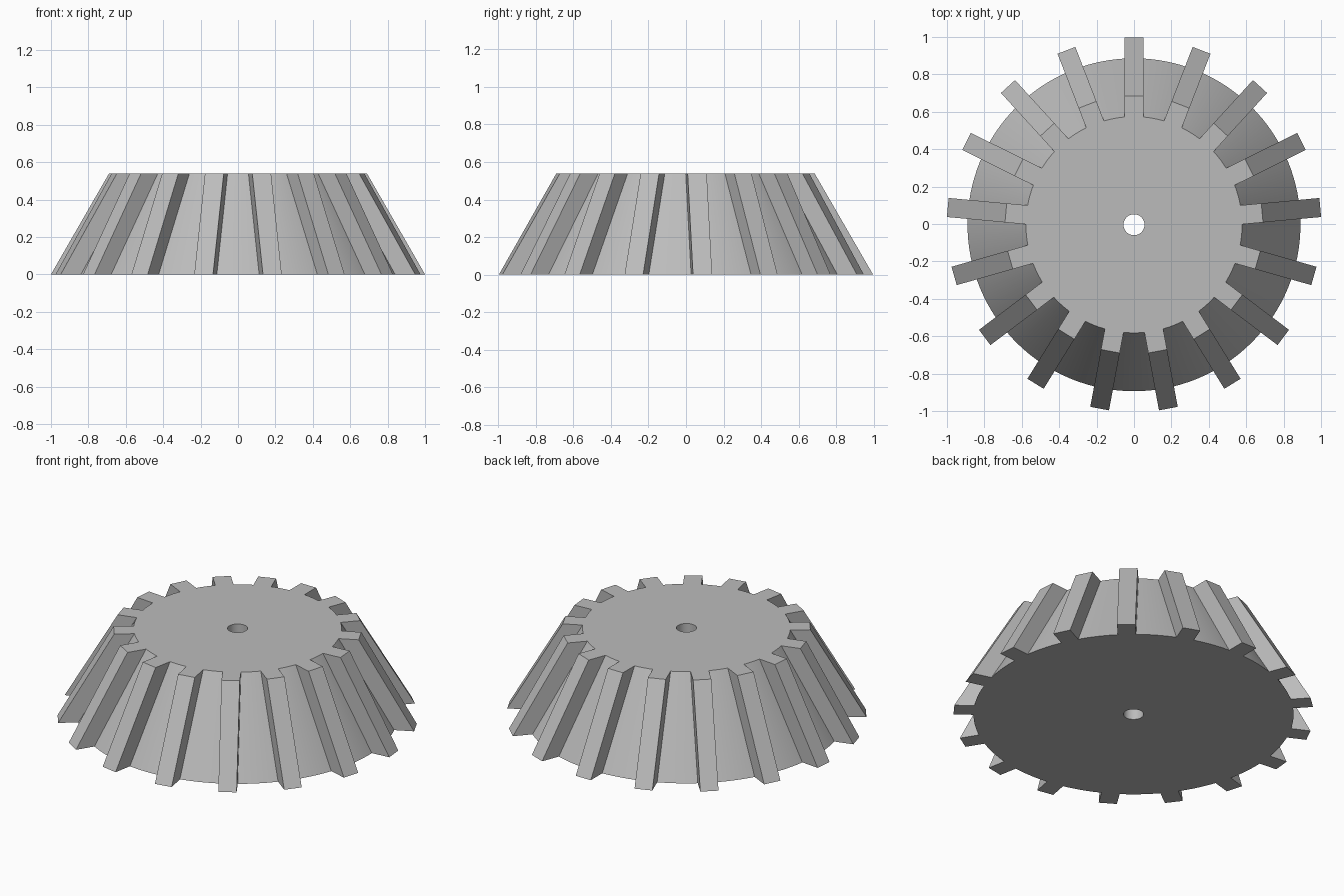
import bpy
import bmesh
from math import pi, sqrt
from mathutils import Matrix, Vector

HEIGHT = 0.54
BASE_R, TOP_R, BORE_R = 0.89, 0.578, 0.056
TOOTH_DEPTH, HALF_WIDTH, TEETH = 0.11, 0.051, 17
SEGMENTS = 128
CENTRE = Vector((0, -0.004, 0))

default = bpy.data.objects.get("Cube")
if default:
    bpy.data.objects.remove(default)

metal = bpy.data.materials.new("plain grey")
metal.use_nodes = True
metal.diffuse_color = (0.5, 0.5, 0.5, 1)
metal.node_tree.nodes["Principled BSDF"].inputs["Base Color"].default_value = metal.diffuse_color


def add_object(name, bm):
    bmesh.ops.recalc_face_normals(bm, faces=bm.faces)
    mesh = bpy.data.meshes.new(name)
    bm.to_mesh(mesh)
    bm.free()
    mesh.materials.append(metal)
    obj = bpy.data.objects.new(name, mesh)
    obj.location = CENTRE
    bpy.context.collection.objects.link(obj)
    return obj


# Conical body with a through bore: a closed profile spun about z
bm = bmesh.new()
profile = [(BORE_R, 0), (BASE_R, 0), (TOP_R, HEIGHT), (BORE_R, HEIGHT)]
verts = [bm.verts.new((r, 0, z)) for r, z in profile]
edges = [bm.edges.new((verts[i - 1], verts[i])) for i in range(len(verts))]
bmesh.ops.spin(bm, geom=verts + edges, cent=(0, 0, 0), axis=(0, 0, 1),
               angle=2 * pi, steps=SEGMENTS, use_merge=True)
bmesh.ops.remove_doubles(bm, verts=bm.verts, dist=0.0001)
body = add_object("gear_body", bm)
bpy.ops.object.select_all(action="DESELECT")
body.select_set(True)
bpy.context.view_layer.objects.active = body
bpy.ops.object.shade_smooth_by_angle(angle=pi / 6)

# Straight slanted teeth, the first pointing to the back
bm = bmesh.new()
inner_base, inner_top = (sqrt(r * r - HALF_WIDTH ** 2) - 0.001 for r in (BASE_R, TOP_R))
section = [(inner_base, 0), (BASE_R + TOOTH_DEPTH, 0),
           (TOP_R + TOOTH_DEPTH, HEIGHT), (inner_top, HEIGHT)]
for k in range(TEETH):
    turn = Matrix.Rotation(2 * pi * k / TEETH, 4, "Z")
    sides = [[bm.verts.new(turn @ Vector((x, r, z))) for r, z in section]
             for x in (-HALF_WIDTH, HALF_WIDTH)]
    for side in sides:
        bm.faces.new(side)
    for i in range(len(section)):
        bm.faces.new((sides[0][i - 1], sides[0][i], sides[1][i], sides[1][i - 1]))
add_object("gear_teeth", bm)
